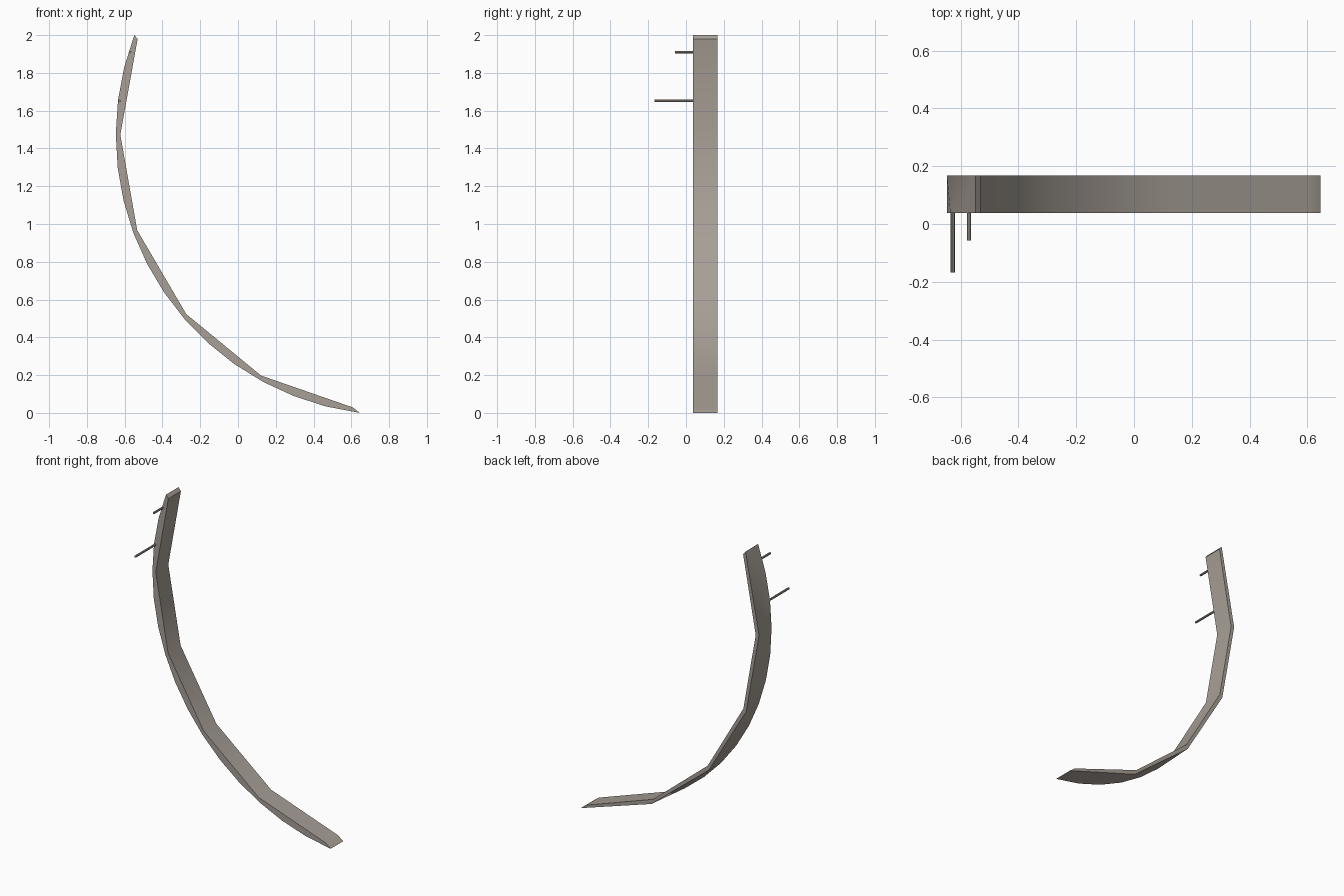
import bpy, bmesh, math

if "Cube" in bpy.data.objects:
    bpy.data.objects.remove(bpy.data.objects["Cube"])

CX, CZ = 0.836, 1.47          # centre of the arc
Y0, Y1 = 0.038, 0.168         # front and back of the band

mat = bpy.data.materials.new("warm_grey")
mat.diffuse_color = (0.39, 0.35, 0.31, 1)
mat.use_nodes = True
mat.node_tree.nodes["Principled BSDF"].inputs["Base Color"].default_value = mat.diffuse_color


def arc(radius, start, end, n):
    pts = []
    for i in range(n + 1):
        a = math.radians(start + (end - start) * i / n)
        pts.append((CX + radius * math.cos(a), CZ + radius * math.sin(a)))
    return pts


def finish(obj):
    obj.data.materials.append(mat)
    bpy.ops.object.select_all(action='DESELECT')
    obj.select_set(True)
    bpy.context.view_layer.objects.active = obj
    bpy.ops.object.shade_smooth_by_angle(angle=math.radians(35))


# Curved band: fine outer arc in front, coarse outer arc behind, coarse inner arc
outer = arc(1.483, 159.05, 262.4, 15)
outer[-1] = (0.645, 0.0)
inner = arc(1.459, 159.6, 261.0, 5)
bm = bmesh.new()


def line(points, y):
    return [bm.verts.new((x, y, z)) for x, z in points]


fo, fi = line(outer, Y0), line(inner, Y0)
bo, bi = line(outer[::3], Y1), line(inner, Y1)
for k in range(5):
    f = fo[3 * k:3 * k + 4]
    b, c = bo[k], bo[k + 1]
    for face in (f + [fi[k + 1], fi[k]],              # front
                 [b, c, bi[k + 1], bi[k]],            # back
                 [fi[k], fi[k + 1], bi[k + 1], bi[k]],  # inside
                 [f[0], f[1], b], [f[1], f[2], c, b], [f[2], f[3], c]):  # outside
        bm.faces.new(face)
for e in (0, -1):
    bm.faces.new((fo[e], fi[e], bi[e], bo[e]))
bmesh.ops.recalc_face_normals(bm, faces=bm.faces)
mesh = bpy.data.meshes.new("curved_band")
bm.to_mesh(mesh)
bm.free()
band = bpy.data.objects.new("curved_band", mesh)
bpy.context.collection.objects.link(band)
finish(band)

# Pegs standing out of the front side
for name, x, z, tip in (("upper_peg", -0.571, 1.91, -0.057),
                        ("lower_peg", -0.627, 1.652, -0.168)):
    end = Y0 + 0.005
    bpy.ops.mesh.primitive_cylinder_add(vertices=8, radius=0.007, depth=end - tip,
                                        location=(x, (tip + end) / 2, z),
                                        rotation=(math.pi / 2, 0, 0))
    bpy.context.object.name = name
    finish(bpy.context.object)
